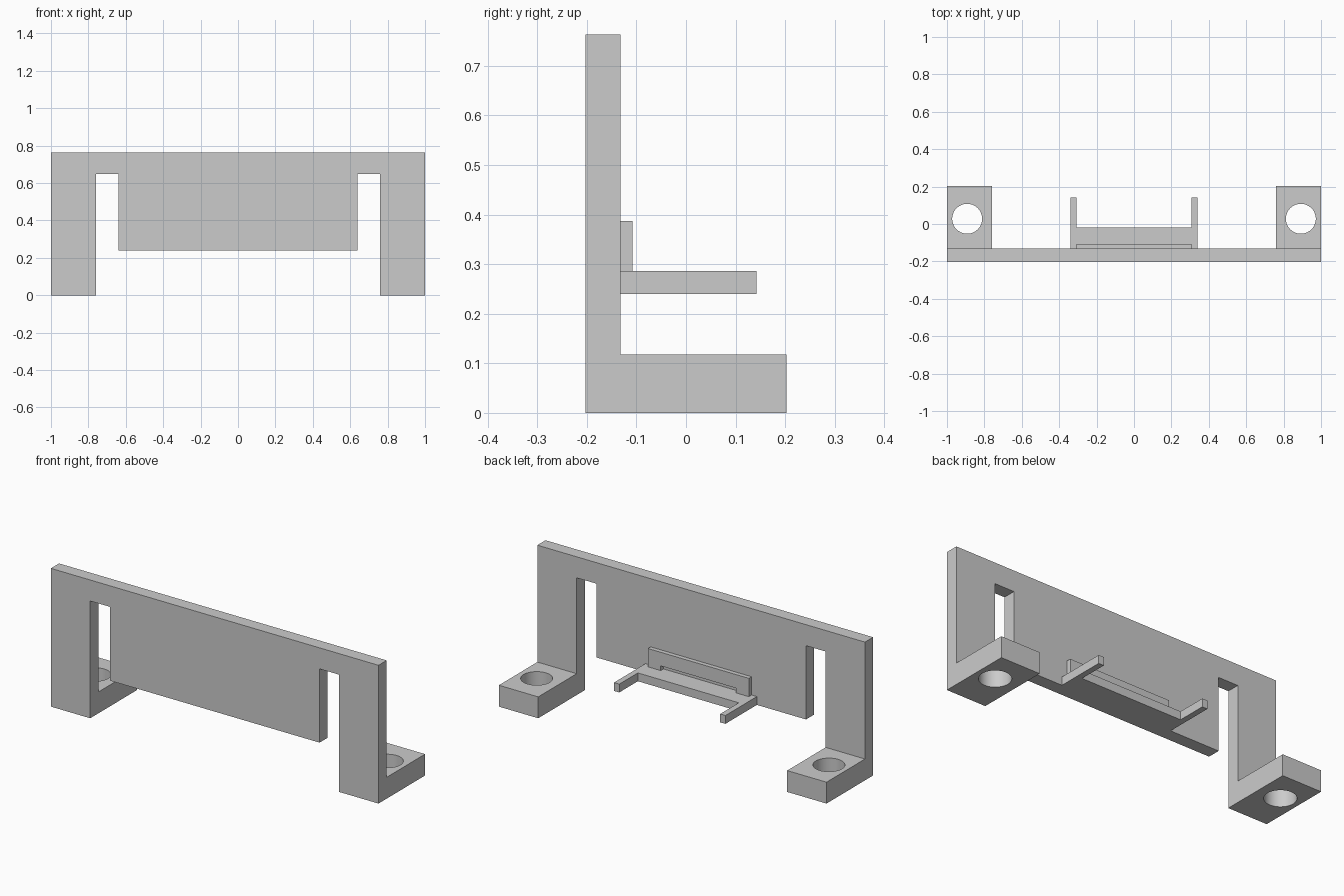
import bpy
import bmesh
from math import radians
from mathutils import Vector

cube = bpy.data.objects.get("Cube")
if cube:
    bpy.data.objects.remove(cube, do_unlink=True)

grey = bpy.data.materials.new("light grey")
grey.use_nodes = True
colour = (0.6, 0.6, 0.6, 1)
grey.diffuse_color = colour
grey.node_tree.nodes["Principled BSDF"].inputs["Base Color"].default_value = colour

FRONT, BACK = -0.203, -0.132  # panel faces
SHELF_BOTTOM, SHELF_TOP = 0.24, 0.286


def extrude(name, points, direction):
    """Prism from a flat outline, swept along a direction."""
    bm = bmesh.new()
    face = bm.faces.new([bm.verts.new(p) for p in points])
    swept = bmesh.ops.extrude_face_region(bm, geom=[face])["geom"]
    verts = [v for v in swept if isinstance(v, bmesh.types.BMVert)]
    bmesh.ops.translate(bm, verts=verts, vec=Vector(direction))
    bmesh.ops.recalc_face_normals(bm, faces=bm.faces)
    mesh = bpy.data.meshes.new(name)
    bm.to_mesh(mesh)
    bm.free()
    mesh.materials.append(grey)
    obj = bpy.data.objects.new(name, mesh)
    bpy.context.collection.objects.link(obj)
    return obj


def mirrored(half):
    """Close a right-to-left symmetric outline from its +x half."""
    return half + [(-x, v) for x, v in reversed(half)]


# Upright panel with two legs and the slots beside them
panel = mirrored([(0.64, SHELF_BOTTOM), (0.64, 0.647), (0.76, 0.647),
                  (0.76, 0), (1, 0), (1, 0.763)])
extrude("panel", [(x, FRONT, z) for x, z in panel], (0, BACK - FRONT, 0))

# Shelf with two arms reaching back
shelf = mirrored([(0.34, BACK), (0.34, 0.142), (0.308, 0.142), (0.308, -0.02)])
extrude("shelf", [(x, y, SHELF_BOTTOM) for x, y in shelf],
        (0, 0, SHELF_TOP - SHELF_BOTTOM))

# Rail above the shelf, with a low slot under it
rail = mirrored([(0.23, 0.312), (0.23, SHELF_TOP), (0.308, SHELF_TOP), (0.308, 0.387)])
extrude("rail", [(x, BACK, z) for x, z in rail], (0, 0.024, 0))

# Feet with round screw holes
for name, side in (("left_foot", 1), ("right_foot", -1)):
    outline = [(0.76, BACK), (1, BACK), (1, 0.203), (0.76, 0.203)]
    foot = extrude(name, [(side * x, y, 0) for x, y in outline], (0, 0, 0.118))
    bpy.ops.mesh.primitive_cylinder_add(vertices=64, radius=0.08, depth=0.4,
                                        location=(side * 0.892, 0.028, 0.06))
    cutter = bpy.context.object
    cutter.name = name + "_hole_cutter"
    cutter.hide_render = True
    cutter.data.materials.append(grey)
    cut = foot.modifiers.new("screw hole", "BOOLEAN")
    cut.operation = "DIFFERENCE"
    cut.solver = "EXACT"
    cut.object = cutter
    bpy.ops.object.select_all(action="DESELECT")
    foot.select_set(True)
    bpy.context.view_layer.objects.active = foot
    bpy.ops.object.modifier_apply(modifier=cut.name)
    bpy.data.objects.remove(cutter, do_unlink=True)
    bpy.ops.object.shade_smooth_by_angle(angle=radians(30))
